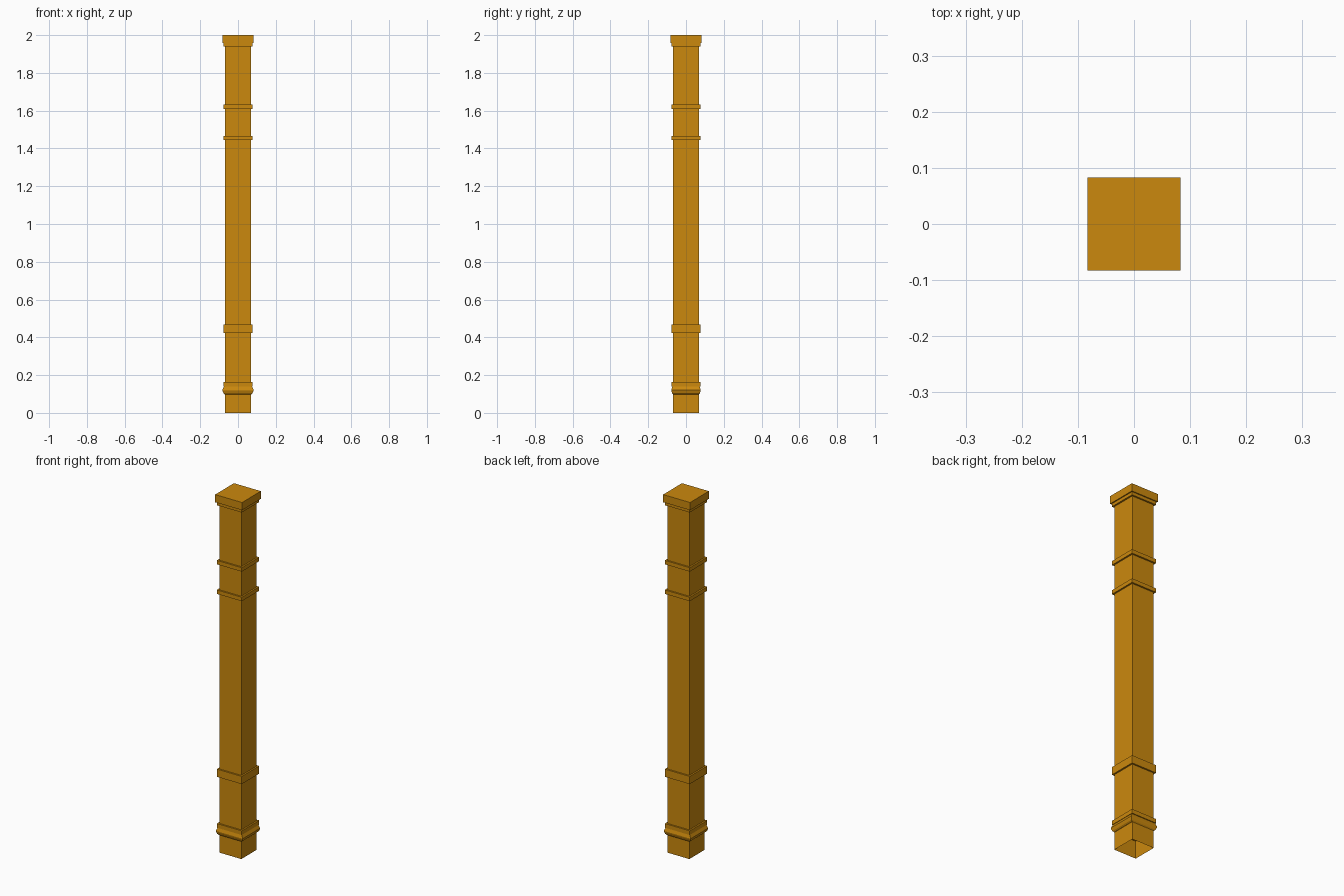
import bpy
import bmesh

cube = bpy.data.objects.get("Cube")
if cube:
    bpy.data.objects.remove(cube, do_unlink=True)

COLOUR = (0.6, 0.25, 0.004, 1)
wood = bpy.data.materials.new("golden_wood")
wood.use_nodes = True
wood.diffuse_color = COLOUR
wood.node_tree.nodes["Principled BSDF"].inputs["Base Color"].default_value = COLOUR


def square_loft(name, profile, closed_bottom=True):
    """Loft rectangles given as (half width, half depth, height), bottom to top."""
    bm = bmesh.new()
    rings = [[bm.verts.new((sx * hx, sy * hy, z))
              for sx, sy in ((-1, -1), (1, -1), (1, 1), (-1, 1))]
             for hx, hy, z in profile]
    for low, high in zip(rings, rings[1:]):
        for i in range(4):
            j = (i + 1) % 4
            bm.faces.new((low[i], low[j], high[j], high[i]))
    bm.faces.new(rings[-1])
    if closed_bottom:
        bm.faces.new(rings[0][::-1])
    mesh = bpy.data.meshes.new(name)
    bm.to_mesh(mesh)
    bm.free()
    mesh.materials.append(wood)
    obj = bpy.data.objects.new(name, mesh)
    bpy.context.collection.objects.link(obj)
    return obj


SHAFT = 0.068
BAND = 0.077
CAP = 0.083

# Hollow shaft, open at the foot
square_loft("shaft", [(SHAFT, SHAFT, 0), (SHAFT, SHAFT, 1.97)], closed_bottom=False)

# Flat bands around the shaft
for name, bottom, top in (("base_band", 0.14, 0.163),
                          ("lower_band", 0.424, 0.467),
                          ("middle_band", 1.445, 1.467),
                          ("upper_band", 1.61, 1.632)):
    square_loft(name, [(BAND, BAND, bottom), (BAND, BAND, top)])

# Flared moulding under the base band
square_loft("base_moulding", [(0.07, 0.068, 0.098), (0.077, 0.073, 0.104),
                              (0.081, 0.077, 0.115), (CAP, 0.078, 0.121),
                              (0.074, 0.072, 0.14)])

# Stepped cap
square_loft("cap_step", [(BAND, BAND, 1.94), (BAND, BAND, 1.957)])
square_loft("cap", [(CAP, CAP, 1.957), (CAP, CAP, 2)])
